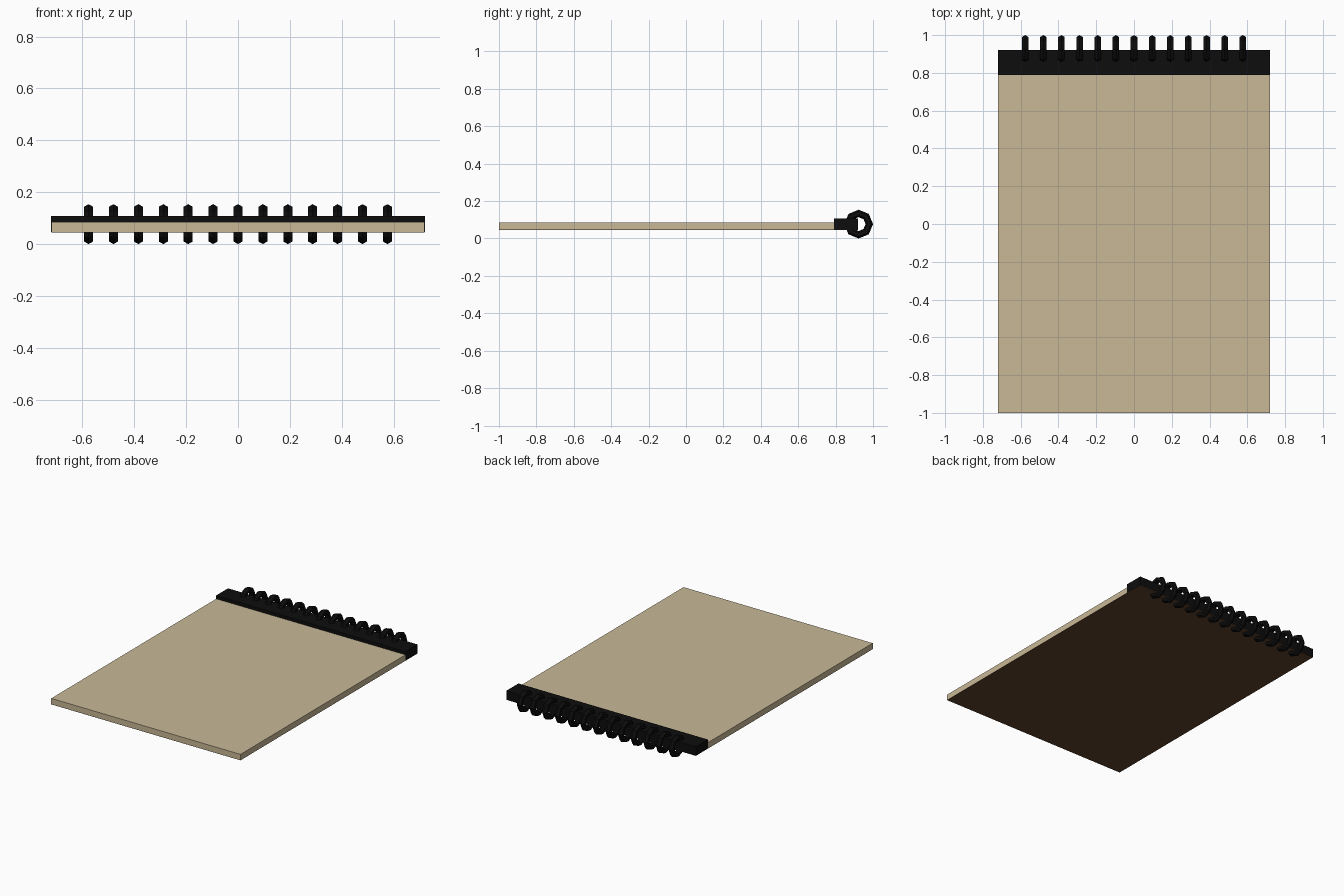
import bpy, math

if "Cube" in bpy.data.objects:
    bpy.data.objects.remove(bpy.data.objects["Cube"])

def material(name, rgb):
    m = bpy.data.materials.new(name)
    m.diffuse_color = (*rgb, 1)
    m.use_nodes = True
    m.node_tree.nodes["Principled BSDF"].inputs["Base Color"].default_value = m.diffuse_color
    return m

PAPER = material("tan paper", (0.578, 0.479, 0.305))
BOARD = material("dark brown board", (0.11, 0.055, 0.024))
BLACK = material("black", (0.004, 0.004, 0.004))

def box(name, x, y, z, mat):
    """Axis-aligned box from (min, max) ranges."""
    bpy.ops.mesh.primitive_cube_add(size=1, location=[sum(r) / 2 for r in (x, y, z)])
    o = bpy.context.object
    o.name = name
    o.scale = [r[1] - r[0] for r in (x, y, z)]
    bpy.ops.object.transform_apply(location=False, rotation=False, scale=True)
    o.data.materials.append(mat)
    return o

# Paper block, with a thin backing board on its underside
box("paper_block", (-0.719, 0.719), (-1.0, 0.79), (0.047, 0.086), PAPER)
box("backing_board", (-0.719, 0.719), (-1.0, 0.92), (0.045, 0.047), BOARD)

# Binding strip along the top edge
box("binding_strip", (-0.72, 0.72), (0.79, 0.92), (0.047, 0.108), BLACK)

# Row of low-poly binding rings
for i in range(13):
    bpy.ops.mesh.primitive_torus_add(
        major_segments=8, minor_segments=6, major_radius=0.057, minor_radius=0.02,
        location=(-0.576 + 0.096 * i, 0.923, 0.077), rotation=(0, math.pi / 2, 0))
    ring = bpy.context.object
    ring.name = f"binding_ring_{i + 1}"
    ring.data.materials.append(BLACK)
    bpy.ops.object.shade_flat()
